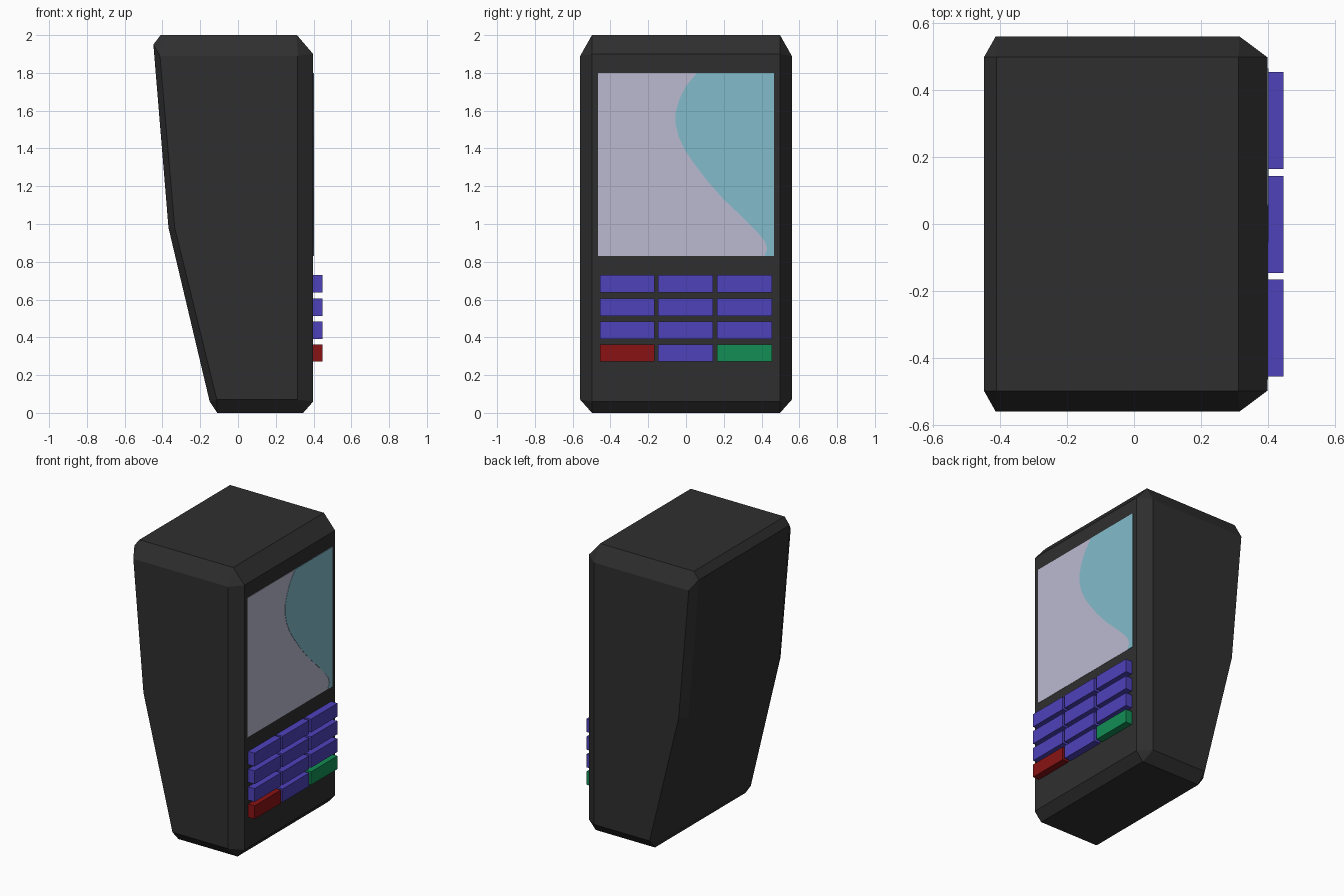
import bpy, bmesh

if "Cube" in bpy.data.objects:
    bpy.data.objects.remove(bpy.data.objects["Cube"])


def material(name, rgb):
    m = bpy.data.materials.new(name)
    m.diffuse_color = (*rgb, 1)
    m.use_nodes = True
    m.node_tree.nodes["Principled BSDF"].inputs["Base Color"].default_value = m.diffuse_color
    return m


BLACK = material("charcoal", (0.028, 0.028, 0.028))
LILAC = material("pale_lilac", (0.49, 0.49, 0.63))
TEAL = material("soft_teal", (0.23, 0.50, 0.60))
BLUE = material("violet_blue", (0.076, 0.054, 0.50))
RED = material("dark_red", (0.25, 0.006, 0.007))
GREEN = material("green", (0.006, 0.27, 0.09))
FRONT = 0.398   # x of the flat face that carries screen and keys


def finish(bm, name, mat):
    bmesh.ops.recalc_face_normals(bm, faces=bm.faces)
    me = bpy.data.meshes.new(name)
    bm.to_mesh(me)
    bm.free()
    me.materials.append(mat)
    ob = bpy.data.objects.new(name, me)
    bpy.context.collection.objects.link(ob)
    return ob


def plate(name, outline, x0, x1, mat):
    """Extrude a (y, z) outline along x."""
    bm = bmesh.new()
    a = [bm.verts.new((x0, y, z)) for y, z in outline]
    b = [bm.verts.new((x1, y, z)) for y, z in outline]
    bm.faces.new(a)
    bm.faces.new(b)
    for i in range(len(a)):
        j = (i + 1) % len(a)
        bm.faces.new((a[i], a[j], b[j], b[i]))
    return finish(bm, name, mat)


def rect(y0, y1, z0, z1):
    return [(y0, z0), (y1, z0), (y1, z1), (y0, z1)]


# Casing: chamfered (x, z) profile at y = +-0.5, smaller cheeks at y = +-0.56
profile = [(-0.41, 2), (0.312, 2), (FRONT, 1.9), (FRONT, 0.06), (0.345, 0),
           (-0.11, 0), (-0.15, 0.06), (-0.368, 0.98), (-0.448, 1.95)]
cheek = [(-0.413, 1.89), (0.315, 1.89), (0.315, 0.07), (-0.112, 0.07), (-0.335, 0.98)]
corner = [0, 1, 1, 2, 2, 3, 3, 4, 0]   # cheek corner next to each profile point
bm = bmesh.new()
rings = {}
for s in (-1, 1):
    rings[s] = [bm.verts.new((x, s * 0.498, z)) for x, z in profile]
    side = [bm.verts.new((x, s * 0.56, z)) for x, z in cheek]
    bm.faces.new(side)
    for i in range(9):
        j = (i + 1) % 9
        f = [rings[s][i], rings[s][j], side[corner[j]]]
        if corner[i] != corner[j]:
            f.append(side[corner[i]])
        bm.faces.new(f)
for i in range(9):
    j = (i + 1) % 9
    bm.faces.new((rings[-1][i], rings[-1][j], rings[1][j], rings[1][i]))
finish(bm, "casing", BLACK)

# Screen with a curved coloured area
plate("screen", rect(-0.465, 0.465, 0.83, 1.8), FRONT - 0.004, FRONT + 0.002, LILAC)
wave = [(0.058, 1.8), (0.0, 1.73), (-0.035, 1.66), (-0.055, 1.59), (-0.055, 1.53),
        (-0.038, 1.46), (-0.005, 1.39), (0.05, 1.31), (0.12, 1.22), (0.2, 1.13),
        (0.29, 1.045), (0.38, 0.955), (0.42, 0.905), (0.43, 0.87), (0.416, 0.83)]
plate("screen_wave", wave + [(0.465, 0.83), (0.465, 1.8)],
      FRONT - 0.002, FRONT + 0.004, TEAL)

# Keypad: four rows of three keys, red and green in the bottom corners
for r, z in enumerate((0.683, 0.56, 0.437, 0.317)):
    for c, y in enumerate((-0.311, -0.002, 0.309)):
        mat = {(3, 0): RED, (3, 2): GREEN}.get((r, c), BLUE)
        plate(f"key_{r + 1}_{c + 1}", rect(y - 0.145, y + 0.145, z - 0.046, z + 0.046),
              FRONT - 0.01, 0.447, mat)
